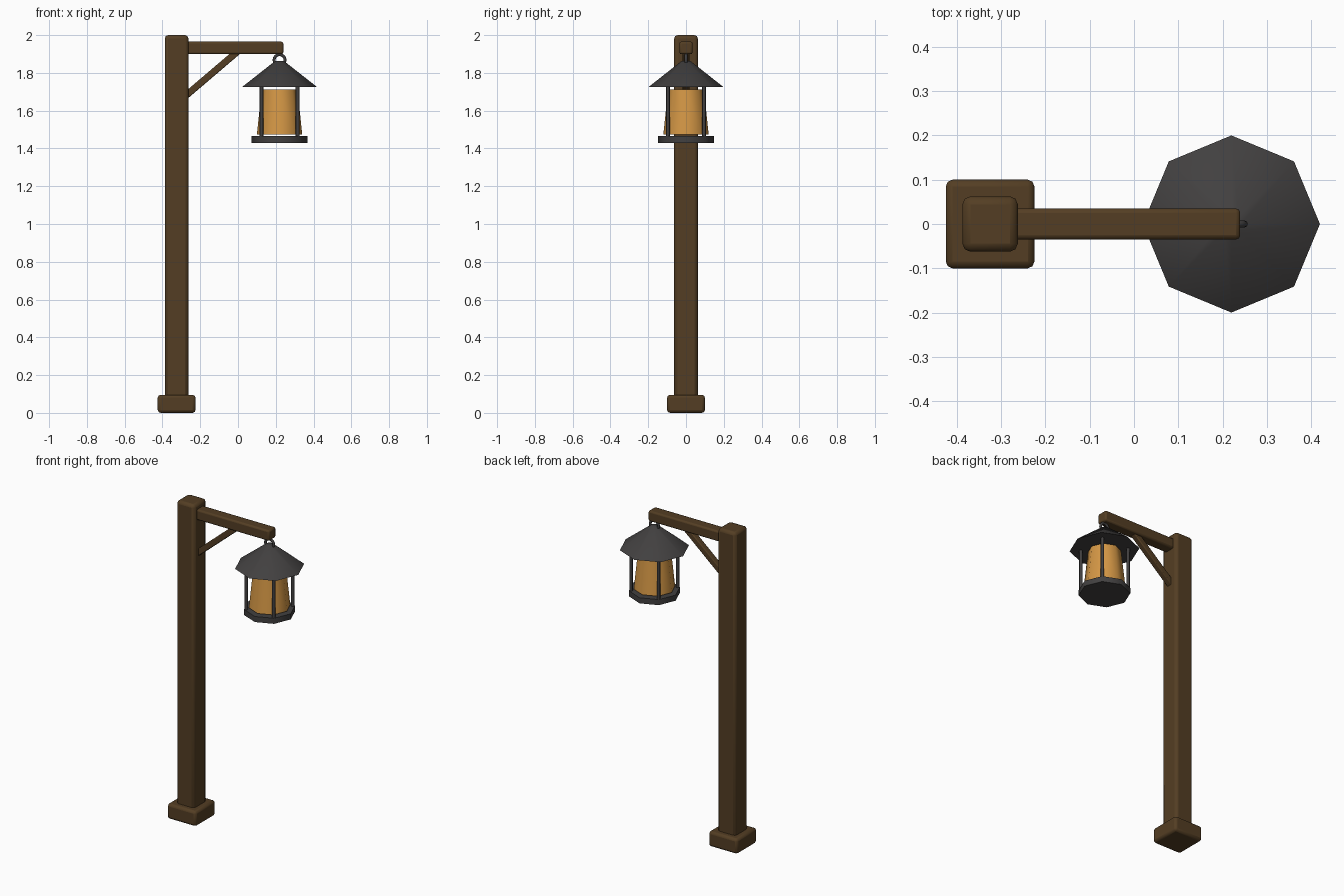
import bpy, math
from mathutils import Vector

if "Cube" in bpy.data.objects:
    bpy.data.objects.remove(bpy.data.objects["Cube"])

def material(name, rgb):
    m = bpy.data.materials.new(name)
    m.diffuse_color = (*rgb, 1)
    m.use_nodes = True
    m.node_tree.nodes["Principled BSDF"].inputs["Base Color"].default_value = m.diffuse_color
    return m

WOOD = material("brown wood", (0.088, 0.048, 0.017))
IRON = material("dark iron", (0.054, 0.051, 0.051))
GLASS = material("amber glass", (0.66, 0.31, 0.06))
LX = 0.22  # lantern axis

def finish(name, mat, smooth=40):
    o = bpy.context.object
    o.name = name
    o.data.materials.append(mat)
    bpy.ops.object.shade_smooth_by_angle(angle=math.radians(smooth))
    return o

def beam(name, center, size, bevel, tilt=0):
    bpy.ops.mesh.primitive_cube_add(size=1, location=center)
    bpy.context.object.scale = size
    bpy.ops.object.transform_apply(location=False, rotation=False, scale=True)
    o = finish(name, WOOD)
    o.rotation_euler.y = tilt
    b = o.modifiers.new("rounded edges", 'BEVEL')
    b.width, b.segments = bevel, 2
    return o

def round_part(name, mat, r_low, r_top, z0, z1, sides=8, x=LX, y=0, smooth=50):
    bpy.ops.mesh.primitive_cone_add(vertices=sides, radius1=r_low, radius2=r_top,
                                    depth=z1 - z0, location=(x, y, (z0 + z1) / 2))
    return finish(name, mat, smooth)

# Wooden post, foot and arm
beam("post", (-0.325, 0, 1.02), (0.125, 0.125, 1.96), 0.018)
beam("foot", (-0.325, 0, 0.048), (0.2, 0.2, 0.095), 0.015)
beam("arm", (-0.03, 0, 1.932), (0.54, 0.07, 0.066), 0.01)

# Diagonal brace under the arm
a, b = Vector((-0.285, 0, 1.672)), Vector((0.0, 0, 1.915))
d = b - a
beam("brace", (a + b) / 2, (d.length, 0.036, 0.036), 0.005, -math.atan2(d.z, d.x))

# Hanging ring
bpy.ops.mesh.primitive_torus_add(major_radius=0.029, minor_radius=0.008, major_segments=16,
                                 minor_segments=8, location=(LX, 0, 1.868),
                                 rotation=(math.pi / 2, 0, 0))
finish("hanging_ring", IRON, 60)

# Lantern roof, glass and tray
round_part("lantern_roof", IRON, 0.2, 0.022, 1.724, 1.864)
round_part("lantern_glass", GLASS, 0.12, 0.095, 1.473, 1.713)
round_part("lantern_tray", IRON, 0.148, 0.148, 1.43, 1.465)

# Four upright bars
for i in range(4):
    t = math.pi / 4 + i * math.pi / 2
    round_part("lantern_bar", IRON, 0.01, 0.01, 1.45, 1.74, 8,
               LX + 0.135 * math.cos(t), 0.135 * math.sin(t))
